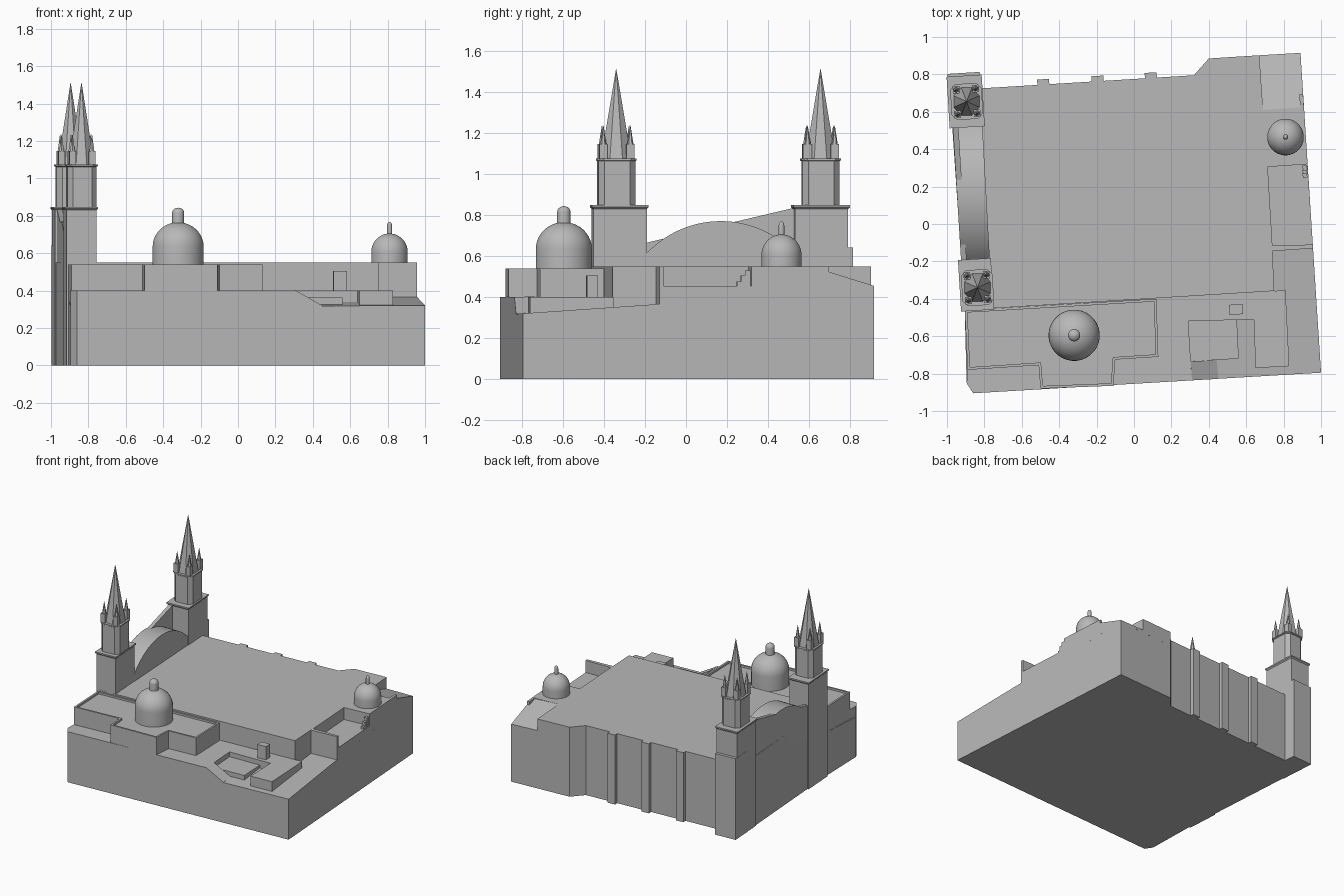
import bpy, bmesh, math
from mathutils import Vector, Matrix

if "Cube" in bpy.data.objects:
    bpy.data.objects.remove(bpy.data.objects["Cube"])

stone = bpy.data.materials.new("stone_grey")
stone.use_nodes = True
STONE = (0.48, 0.48, 0.48, 1)
stone.diffuse_color = STONE
stone.node_tree.nodes["Principled BSDF"].inputs["Base Color"].default_value = STONE
TURN = math.radians(3.5)      # the whole plan is slightly rotated


def loft(name, rings, smooth=False, sink=0.0):
    """Skin a stack of equal-length rings and cap both ends; sink lowers an inset top."""
    bm = bmesh.new()
    loops = [[bm.verts.new(p) for p in r] for r in rings]
    n = len(loops[0])
    for a, b in zip(loops, loops[1:]):
        for i in range(n):
            j = (i + 1) % n
            bm.faces.new((a[i], a[j], b[j], b[i]))
    bm.faces.new(loops[0][::-1])
    top = bm.faces.new(loops[-1])
    bmesh.ops.recalc_face_normals(bm, faces=bm.faces)
    if sink:
        bmesh.ops.inset_region(bm, faces=[top], thickness=0.014, use_even_offset=True)
        edge_walls = bmesh.ops.extrude_discrete_faces(bm, faces=[top])["faces"]
        bmesh.ops.translate(bm, verts=edge_walls[0].verts, vec=(0, 0, -sink))
    me = bpy.data.meshes.new(name)
    bm.to_mesh(me)
    bm.free()
    me.materials.append(stone)
    ob = bpy.data.objects.new(name, me)
    bpy.context.collection.objects.link(ob)
    if smooth:
        bpy.ops.object.select_all(action="DESELECT")
        ob.select_set(True)
        bpy.context.view_layer.objects.active = ob
        bpy.ops.object.shade_smooth_by_angle(angle=math.radians(35))
    return ob


def prism(name, pts, z0, z1, sink=0.0):
    """Upright block on a plan; heights may be numbers or functions of x, y."""
    h = lambda z, x, y: z(x, y) if callable(z) else z
    return loft(name, [[(x, y, h(z, x, y)) for x, y in pts] for z in (z0, z1)], sink=sink)


def rect(cx, cy, hx, hy, z, cut=0.0):
    """Turned rectangle ring, with chamfered corners if cut is given."""
    if cut:
        p = [(hx, -hy + cut), (hx, hy - cut), (hx - cut, hy), (cut - hx, hy),
             (-hx, hy - cut), (-hx, cut - hy), (cut - hx, -hy), (hx - cut, -hy)]
    else:
        p = [(-hx, -hy), (hx, -hy), (hx, hy), (-hx, hy)]
    m = Matrix.Translation((cx, cy, z)) @ Matrix.Rotation(TURN, 4, "Z")
    return [m @ Vector((x, y, 0)) for x, y in p]


def box(name, cx, cy, hx, hy, z0, z1):
    return loft(name, [rect(cx, cy, hx, hy, z) for z in (z0, z1)])


def lathe(name, cx, cy, profile, n=32, smooth=True, sy=1.0):
    ring = lambda r, z: [(cx + r * math.cos(2 * math.pi * (i + .5) / n),
                          cy + sy * r * math.sin(2 * math.pi * (i + .5) / n), z) for i in range(n)]
    return loft(name, [ring(r, z) for r, z in profile], smooth)


# Solid base with a gently rising top
low = lambda x, y: 0.32 + 0.069 * (y + 0.8)
prism("base_block", [(-.86, -.905), (1, -.795), (.89, .915), (.4, .885), (.32, .795),
                     (-.82, .725), (-.985, .715), (-.905, -.46), (-.895, -.85)], 0, low)

# Main hall roof, leaving the courtyard and the rear corner open
prism("main_hall", [(-.905, -.46), (.75, -.358), (.74, -.145), (.958, -.13), (.956, -.11),
                    (.74, -.115), (.715, .305), (.928, .32), (.909, .625), (.69, .61),
                    (.67, .902), (.4, .885), (.32, .795), (-.82, .725), (-.985, .715)], low, .55)
prism("courtyard_floor", [(.74, -.115), (.956, -.11), (.928, .32), (.715, .305)], low, .455)
prism("sloped_corner", [(.69, .61), (.909, .625), (.89, .915), (.67, .902)], low,
      lambda x, y: .55 - .095 * (y - .61) / .305)
for i, (y, z) in enumerate([(.30, .53), (.28, .505), (.26, .475)]):
    box(f"broken_wall_{i}", .914, y, .012, .013, .45, z)
box("corner_parapet", .896, .66, .01, .035, .5, .55)

# Buttresses on the rear wall
for i, x in enumerate((-.485, -.195, .09)):
    box(f"rear_buttress_{i}", x, .752 + .0615 * (x + .485), .032, .022, 0, .55)

# Front terrace with ramp, low box, and chimney
prism("front_terrace", [(-.86, -.905), (.31, -.836), (.29, -.52), (.64, -.51), (.65, -.77),
                        (.83, -.76), (.81, -.354), (-.905, -.46), (-.89, -.78), (-.895, -.85)],
      low, .4)
prism("terrace_ramp", [(.31, -.836), (.45, -.828), (.445, -.727), (.304, -.735)], .3,
      lambda x, y: .4 - .57 * (x - .31))
prism("low_box", [(.30, -.735), (.56, -.72), (.55, -.51), (.29, -.52)], .3, .362)
box("chimney", .545, -.457, .036, .027, .39, .505)

# Raised front wing with a thin parapet
prism("front_wing", [(-.89, -.78), (-.51, -.755), (-.5, -.88), (-.11, -.865), (-.1, -.725),
                     (.13, -.71), (.12, -.4), (-.905, -.46)], .4, .54, sink=.015)


# Domes with lanterns
def dome(name, cx, cy, r, z0, z1, z2, rl, zl, ztip):
    arc = [(r * math.cos(a), z1 + (z2 - z1) * math.sin(a))
           for a in (math.pi / 2 * k / 10 for k in range(10))]
    lathe(name, cx, cy, [(r, z0)] + arc + [(.001, z2)])
    cap = [(rl * math.cos(a), zl + (ztip - zl) * math.sin(a))
           for a in (math.pi / 2 * k / 5 for k in range(5))]
    lathe(name + "_lantern", cx, cy, [(rl, z2 - .02)] + cap + [(.001, ztip)], 20)


dome("front_dome", -.32, -.595, .137, .515, .635, .765, .033, .815, .843)
dome("rear_dome", .81, .465, .098, .54, .605, .705, .014, .745, .768)

# Arched vault and sloping gable between the towers
R = .497
inner = lambda y: -.771 - .055 * (y + .19)
outer = lambda y: -.925 - .0615 * (y + .19)
ys = [-.2 + .74 * k / 24 for k in range(25)]
curve = [(-.2, .5)] + [(y, .77 - R + math.sqrt(R * R - (y - .17) ** 2)) for y in ys] + [(.54, .5)]
loft("arched_vault", [[(f(y), y, z) for y, z in curve] for f in (inner, outer)], smooth=True)
gable = [(-.2, .4), (-.2, .663), (.54, .838), (.54, .4)]
loft("gable_wall", [[(outer(y) + d, y, z) for y, z in gable] for d in (.03, 0)])


# Twin towers
def tower(name, bx, by, hx, sx, sy):
    hy = .13
    loft(name + "_body", [rect(bx, by, hx + a, hy + a, z) for a, z in
                          ((0, 0), (0, .83), (.008, .838), (.008, .848))])
    loft(name + "_belfry", [rect(sx, sy, .078 + a, .09 + a, z, .028) for a, z in
                            ((0, .84), (0, 1.062), (.006, 1.066), (.006, 1.074))])
    lathe(name + "_spire", sx, sy, [(.075, 1.07), (.001, 1.51)], 8, False, 1.08)
    m = Matrix.Rotation(TURN, 2)
    for i, (u, v) in enumerate([(-1, -1), (1, -1), (1, 1), (-1, 1)]):
        p = m @ Vector((u * .052, v * .066))
        x, y = sx + p.x, sy + p.y
        box(f"{name}_pinnacle_{i}", x, y, .018, .02, 1.07, 1.145)
        lathe(f"{name}_pinnacle_tip_{i}", x, y, [(.016, 1.14), (.001, 1.235)], 6, False)


tower("front_tower", -.845, -.325, .08, -.837, -.34)
tower("rear_tower", -.9, .655, .086, -.895, .655)
box("rear_tower_plinth", -.906, .73, .086, .078, 0, .642)
